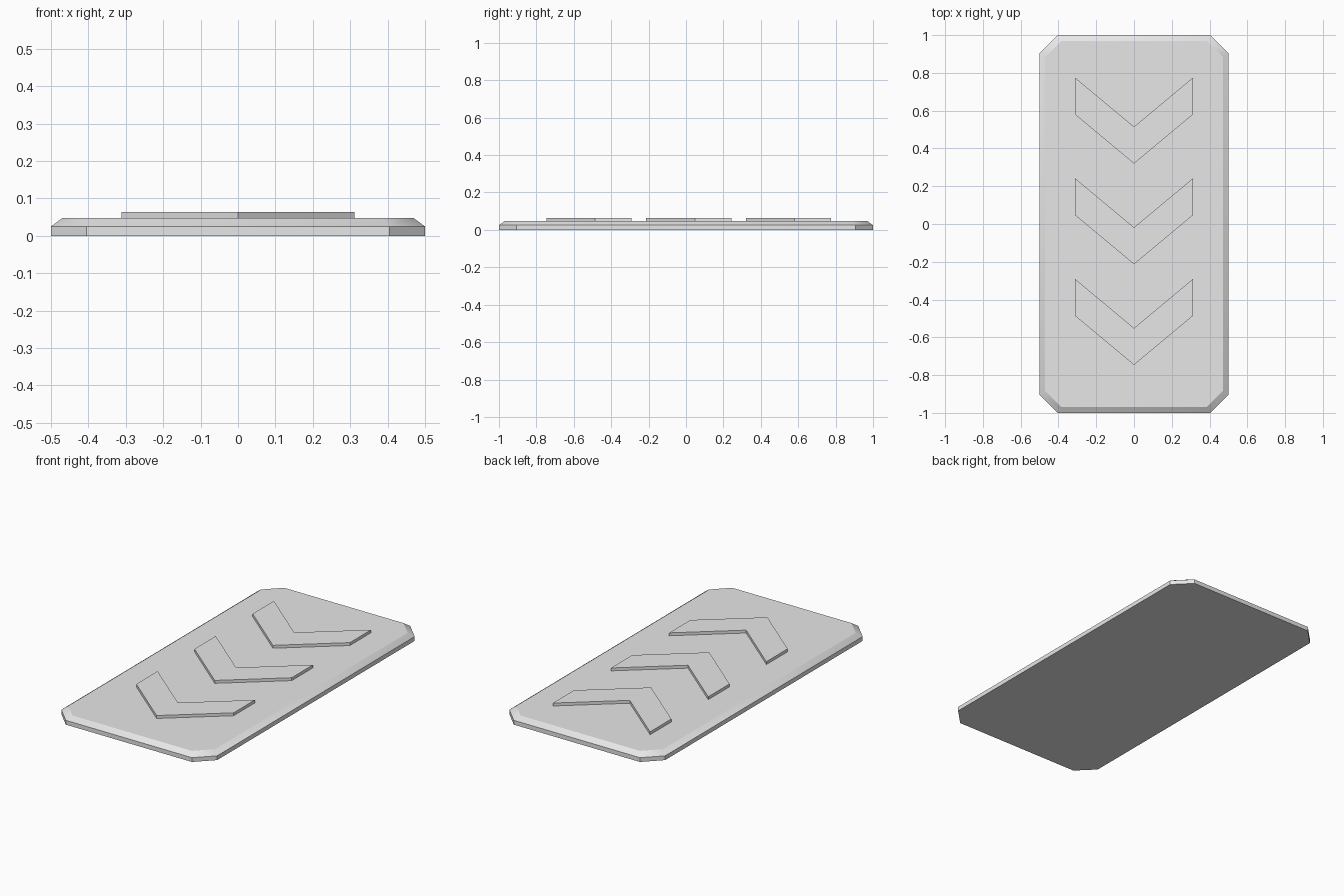
import bpy
import bmesh

cube = bpy.data.objects.get("Cube")
if cube:
    bpy.data.objects.remove(cube, do_unlink=True)

grey = bpy.data.materials.new("light_grey")
grey.use_nodes = True
colour = (0.8, 0.8, 0.8, 1)
grey.diffuse_color = colour
grey.node_tree.nodes["Principled BSDF"].inputs["Base Color"].default_value = colour


def cut_rectangle(half_x, half_y, cut):
    """Outline of a rectangle with clipped corners, counter-clockwise."""
    quarter = [(half_x, half_y - cut), (half_x - cut, half_y)]
    half = quarter + [(-x, y) for x, y in reversed(quarter)]
    return half + [(-x, -y) for x, y in half]


def stack(name, layers):
    """Closed solid joining outlines given as (points, height)."""
    bm = bmesh.new()
    rings = [[bm.verts.new((x, y, z)) for x, y in pts] for pts, z in layers]
    for low, high in zip(rings, rings[1:]):
        for i in range(len(low)):
            j = (i + 1) % len(low)
            bm.faces.new((low[i], low[j], high[j], high[i]))
    bm.faces.new(list(reversed(rings[0])))
    bm.faces.new(rings[-1])
    bmesh.ops.recalc_face_normals(bm, faces=bm.faces)
    mesh = bpy.data.meshes.new(name)
    bm.to_mesh(mesh)
    bm.free()
    mesh.materials.append(grey)
    obj = bpy.data.objects.new(name, mesh)
    bpy.context.collection.objects.link(obj)
    return obj


# Base plate: upright rim, then a sloped edge up to the flat top
rim, top = 0.025, 0.047
outer = cut_rectangle(0.5, 1, 0.095)
inner = cut_rectangle(0.47, 0.97, 0.087)
plate = stack("base_plate", [(outer, 0), (outer, rim), (inner, top)])

# The slope is smooth around the corners; every other edge is sharp
mesh = plate.data
for face in mesh.polygons:
    face.use_smooth = True
for edge in mesh.edges:
    a, b = (mesh.vertices[i].co.z for i in edge.vertices)
    edge.use_edge_sharp = not (min(a, b) > rim / 2 and abs(a - b) > 0.01)

# Three raised chevrons pointing to the front
for n, place in enumerate(("back", "middle", "front")):
    tip = 0.32 - n * 0.533
    arm, width, rise = 0.312, 0.195, 0.26
    outline = [(0, tip), (arm, tip + rise), (arm, tip + rise + width),
               (0, tip + width), (-arm, tip + rise + width), (-arm, tip + rise)]
    stack(place + "_chevron", [(outline, top - 0.005), (outline, 0.064)])
